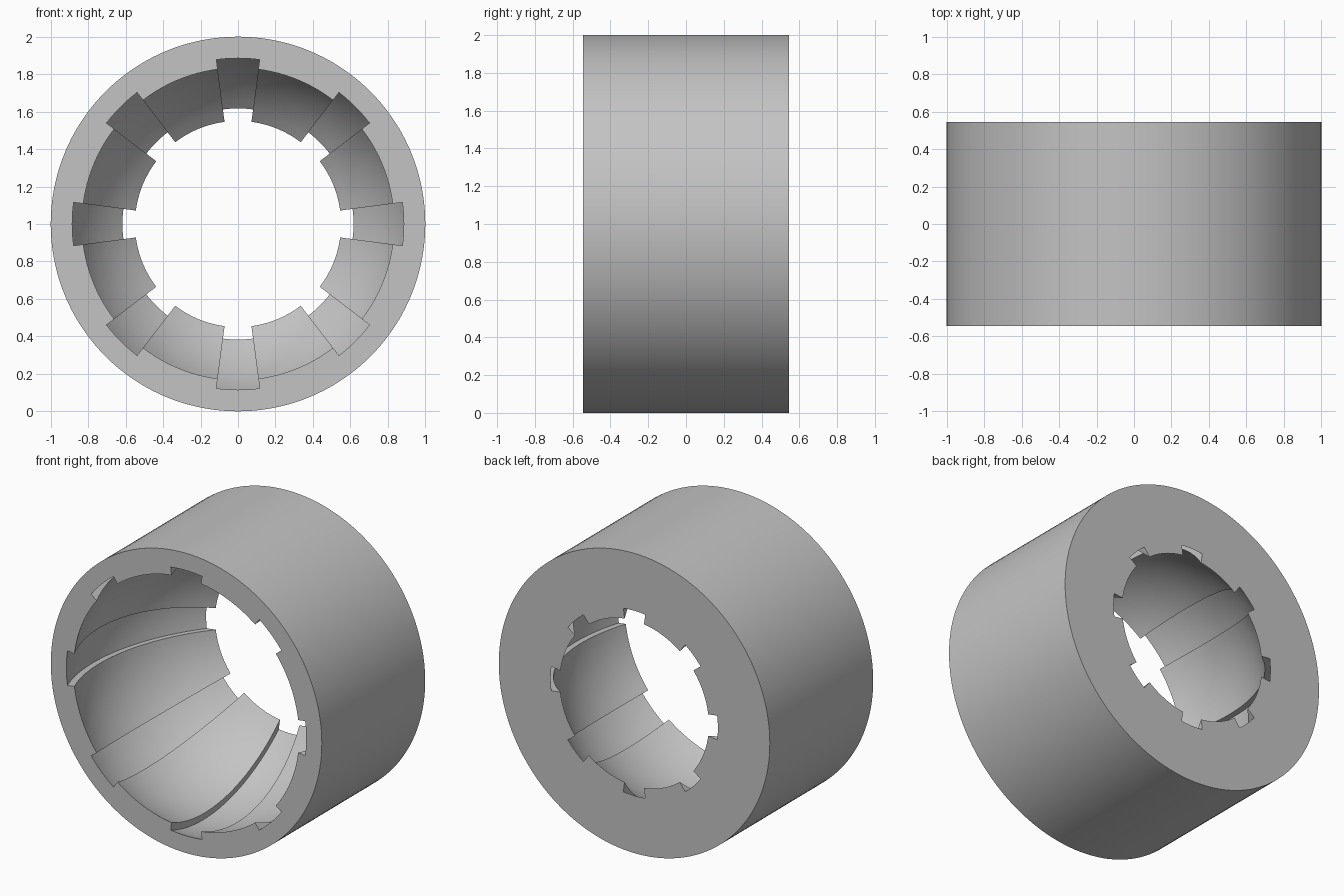
import bpy
import bmesh
from math import sin, cos, radians, sqrt

if "Cube" in bpy.data.objects:
    bpy.data.objects.remove(bpy.data.objects["Cube"], do_unlink=True)

HALF = 0.545        # half of the ring's length along y
OUTER = 1.0         # outside radius
GROOVES = 8
GROOVE_ANGLE = 15   # angular width of one groove, in degrees
STEP = 2.5          # angular size of one facet
ARC_STEPS = 28


def spherical_arc(front, back):
    """(radius, y) points of a spherical bore with the given end radii."""
    centre = (back ** 2 - front ** 2) / (4 * HALF)
    ball = front ** 2 + (HALF + centre) ** 2
    ys = [-HALF + 2 * HALF * i / ARC_STEPS for i in range(ARC_STEPS + 1)]
    return [(sqrt(ball - (y - centre) ** 2), y) for y in ys]


land = spherical_arc(0.833, 0.55)
groove = spherical_arc(0.885, 0.617)
shell = [groove[0], (OUTER, -HALF), (OUTER, HALF), groove[-1]]

bm = bmesh.new()


def point(p, angle):
    r, y = p
    a = radians(angle)
    return bm.verts.new((r * cos(a), y, 1 + r * sin(a)))


def strip(path_a, angle_a, path_b, angle_b):
    """Quads between two paths of equal length."""
    va = [point(p, angle_a) for p in path_a]
    vb = [point(p, angle_b) for p in path_b]
    for i in range(len(va) - 1):
        bm.faces.new((va[i], va[i + 1], vb[i + 1], vb[i]))


pitch = 360 / GROOVES
for n in range(GROOVES):
    start = n * pitch - GROOVE_ANGLE / 2
    for k in range(round(pitch / STEP)):
        a, b = start + k * STEP, start + (k + 1) * STEP
        # outside and end faces
        strip(shell, a, shell, b)
        if k * STEP < GROOVE_ANGLE:
            # groove floor
            strip(groove, a, groove, b)
        else:
            # land between grooves, with its end faces
            path = [groove[0]] + land + [groove[-1]]
            strip(path, a, path, b)
    # groove side walls
    for a in (start, start + GROOVE_ANGLE):
        strip(groove, a, land, a)

bmesh.ops.remove_doubles(bm, verts=bm.verts, dist=0.0001)
bmesh.ops.recalc_face_normals(bm, faces=bm.faces)

mesh = bpy.data.meshes.new("grooved_ring")
bm.to_mesh(mesh)
bm.free()
ring = bpy.data.objects.new("grooved_ring", mesh)
bpy.context.collection.objects.link(ring)

# plain grey metal
grey = bpy.data.materials.new("light_grey")
grey.use_nodes = True
colour = (0.55, 0.55, 0.55, 1)
grey.diffuse_color = colour
grey.node_tree.nodes["Principled BSDF"].inputs["Base Color"].default_value = colour
mesh.materials.append(grey)

bpy.ops.object.select_all(action="DESELECT")
ring.select_set(True)
bpy.context.view_layer.objects.active = ring
bpy.ops.object.shade_smooth_by_angle(angle=radians(30))
